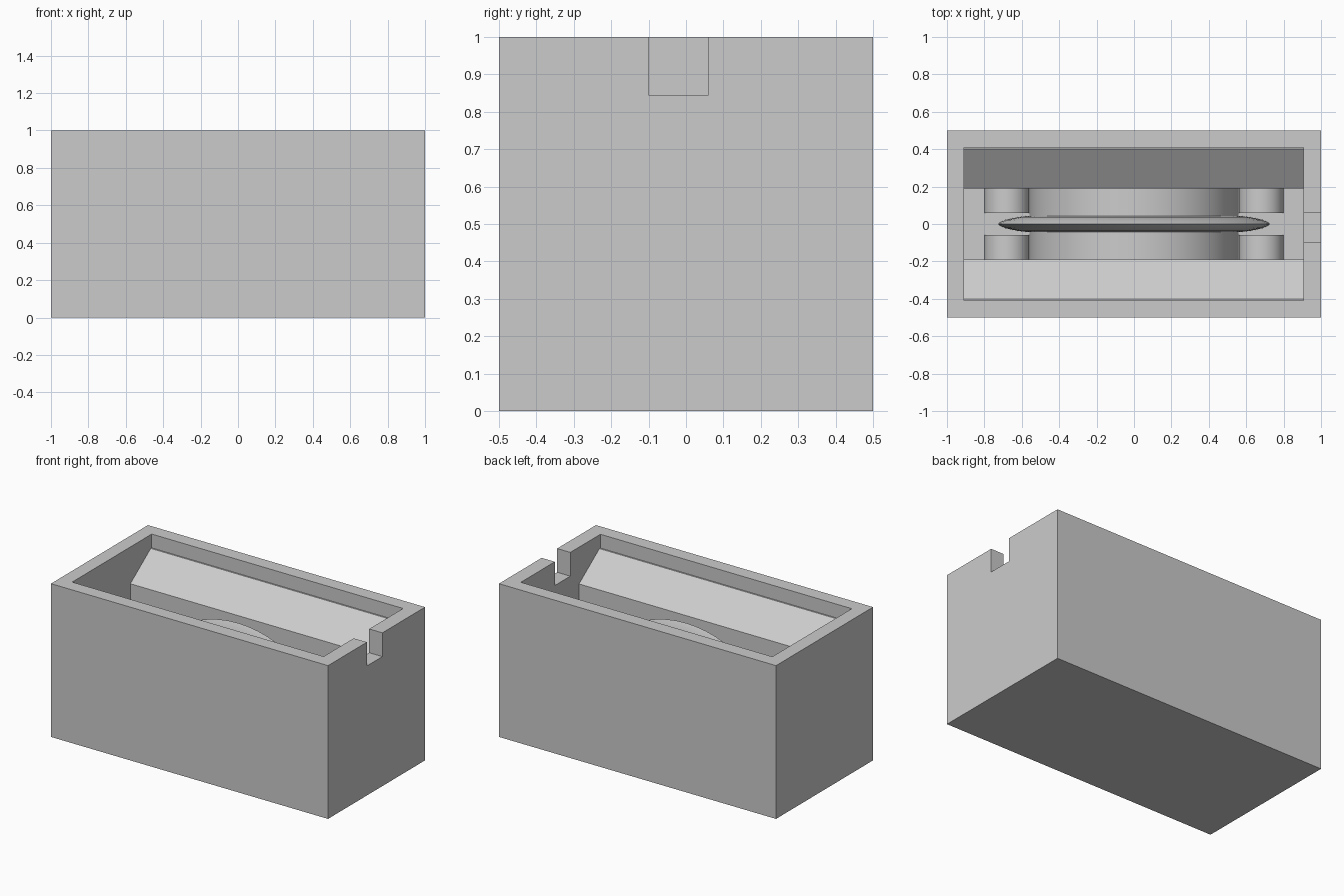
import bpy, bmesh, math

cube = bpy.data.objects.get("Cube")
if cube:
    bpy.data.objects.remove(cube, do_unlink=True)

grey = bpy.data.materials.new("light_grey")
grey.use_nodes = True
COLOUR = (0.6, 0.6, 0.6, 1)
grey.diffuse_color = COLOUR
grey.node_tree.nodes["Principled BSDF"].inputs["Base Color"].default_value = COLOUR

FLOOR = 0.09


def finish(name, bm, smooth=False):
    bmesh.ops.recalc_face_normals(bm, faces=bm.faces)
    mesh = bpy.data.meshes.new(name)
    bm.to_mesh(mesh)
    bm.free()
    obj = bpy.data.objects.new(name, mesh)
    bpy.context.collection.objects.link(obj)
    mesh.materials.append(grey)
    if smooth:
        bpy.ops.object.select_all(action='DESELECT')
        obj.select_set(True)
        bpy.context.view_layer.objects.active = obj
        bpy.ops.object.shade_smooth_by_angle(angle=math.radians(35))
    return obj


def extrude(name, points, axis, lo, hi, smooth=False):
    """Extrude a closed outline along x (points are y, z) or y (points are x, z)."""
    bm = bmesh.new()
    place = (lambda p, d: (d, *p)) if axis == 'X' else (lambda p, d: (p[0], d, p[1]))
    face = bm.faces.new([bm.verts.new(place(p, lo)) for p in points])
    new = bmesh.ops.extrude_face_region(bm, geom=[face])["geom"]
    step = (hi - lo, 0, 0) if axis == 'X' else (0, hi - lo, 0)
    bmesh.ops.translate(bm, vec=step, verts=[v for v in new if isinstance(v, bmesh.types.BMVert)])
    return finish(name, bm, smooth)


def box(name, x, y, z):
    return extrude(name, [(y[0], z[0]), (y[1], z[0]), (y[1], z[1]), (y[0], z[1])], 'X', *x)


def arch(cx, r, n=32):
    return [(cx + r * math.cos(math.pi * i / n), FLOOR + r * math.sin(math.pi * i / n))
            for i in range(n + 1)]


def cut(target, cutter):
    mod = target.modifiers.new("cut", 'BOOLEAN')
    mod.operation = 'DIFFERENCE'
    mod.solver = 'EXACT'
    mod.object = cutter
    bpy.context.view_layer.objects.active = target
    bpy.ops.object.modifier_apply(modifier=mod.name)
    bpy.data.objects.remove(cutter, do_unlink=True)


# Open box: stepped cavity with sloping shoulders, and a notch in one end
case = box("case", (-1, 1), (-0.5, 0.5), (0, 1))
half = [(0.19, FLOOR), (0.19, 0.76), (0.40, 0.91), (0.41, 0.91), (0.41, 1.1)]
cavity = half + [(-y, z) for y, z in reversed(half)]
cut(case, extrude("cavity_cutter", cavity, 'X', -0.91, 0.905))
cut(case, box("notch_cutter", (0.85, 1.1), (-0.1, 0.06), (0.845, 1.1)))

# Drum across the cavity, with a small roller at each corner
extrude("drum", arch(0, 0.56), 'Y', -0.19, 0.19, True)
for side, sx in (("left", 1), ("right", -1)):
    for end, y in (("front", (-0.19, -0.06)), ("back", (0.06, 0.19))):
        extrude(f"{side}_{end}_roller", arch(sx * 0.68, 0.12, 16), 'Y', *y, True)

# Upright disc with a rounded rim, spun as a half turn about the y axis
profile = [(0.34, 0.055), (0.5, 0.05), (0.62, 0.037), (0.69, 0.022), (0.73, 0)]
profile = [(0.01, 0.055)] + profile + [(r, -y) for r, y in reversed(profile[:-1])] + [(0.01, -0.055)]
bm = bmesh.new()
verts = [bm.verts.new((r, y, FLOOR)) for r, y in profile]
edges = [bm.edges.new(pair) for pair in zip(verts, verts[1:])]
bmesh.ops.spin(bm, geom=verts + edges, cent=(0, 0, FLOOR), axis=(0, -1, 0),
               angle=math.pi, steps=32, use_duplicate=False)
finish("upright_disc", bm, True)
